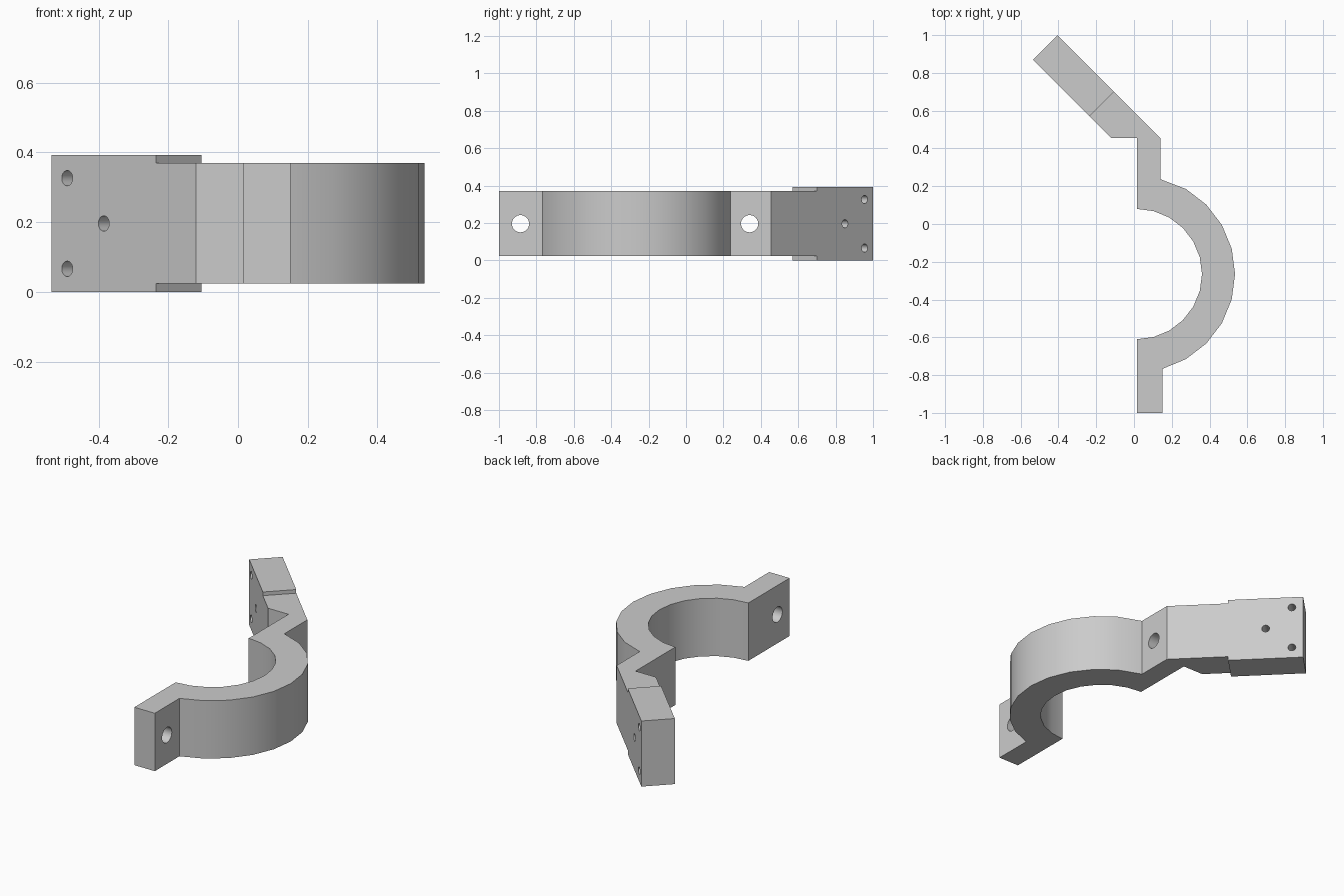
import bpy
import bmesh
from math import cos, sin, radians
from mathutils import Vector

cube = bpy.data.objects.get("Cube")
if cube:
    bpy.data.objects.remove(cube, do_unlink=True)

# Material
grey = bpy.data.materials.new("plain grey")
grey.use_nodes = True
colour = (0.6, 0.6, 0.6, 1)
grey.diffuse_color = colour
for node in grey.node_tree.nodes:
    if node.type == 'BSDF_PRINCIPLED':
        node.inputs["Base Color"].default_value = colour

MID_Z = 0.196
RING_X, RING_Y = 0.015, -0.265


def prism(name, outline, z0, z1):
    """Extrude a flat outline from z0 up to z1."""
    bm = bmesh.new()
    face = bm.faces.new([bm.verts.new((x, y, z0)) for x, y in outline])
    result = bmesh.ops.extrude_face_region(bm, geom=[face])
    top = [v for v in result["geom"] if isinstance(v, bmesh.types.BMVert)]
    bmesh.ops.translate(bm, verts=top, vec=(0, 0, z1 - z0))
    bmesh.ops.recalc_face_normals(bm, faces=bm.faces[:])
    mesh = bpy.data.meshes.new(name)
    bm.to_mesh(mesh)
    bm.free()
    mesh.materials.append(grey)
    obj = bpy.data.objects.new(name, mesh)
    bpy.context.collection.objects.link(obj)
    return obj


def activate(obj):
    bpy.ops.object.select_all(action='DESELECT')
    obj.select_set(True)
    bpy.context.view_layer.objects.active = obj


def drill(obj, centre, axis, radius):
    """Cut a round through hole along the axis."""
    bpy.ops.mesh.primitive_cylinder_add(vertices=32, radius=radius, depth=0.4, location=centre)
    cutter = bpy.context.object
    cutter.name = "hole_cutter"
    cutter.rotation_euler = Vector(axis).to_track_quat('Z', 'Y').to_euler()
    cutter.hide_render = True
    cutter.data.materials.append(grey)
    cut = obj.modifiers.new("hole", 'BOOLEAN')
    cut.operation = 'DIFFERENCE'
    cut.solver = 'EXACT'
    cut.object = cutter
    activate(obj)
    bpy.ops.object.modifier_apply(modifier=cut.name)
    bpy.data.objects.remove(cutter, do_unlink=True)


def arc(radius, start, end, step):
    return [(RING_X + radius * cos(radians(a)), RING_Y + radius * sin(radians(a)))
            for a in range(start, end + step, step)]


# Clamp: half ring with a bolt flange at each end and an angled arm
seam_outer, seam_inner = (-0.105, 0.70), (-0.235, 0.57)
outline = [(RING_X, -1), (0.15, -1)]
outline += arc(0.52, -75, 60, 15)
outline += [(0.14, 0.237), (0.14, 0.455), seam_outer, seam_inner,
            (-0.12, 0.455), (RING_X, 0.455)]
outline += arc(0.345, 90, -90, -15)
clamp = prism("half_ring_clamp", outline, 0.024, 0.37)
for y in (-0.885, 0.34):
    drill(clamp, (0.08, y, MID_Z), (1, 0, 0), 0.046)

# Mounting plate: slightly taller block at the end of the arm
plate = prism("mounting_plate",
              [seam_outer, (-0.405, 1), (-0.535, 0.87), seam_inner], 0, 0.392)
for x, y, dz in ((-0.425, 0.89, 0.13), (-0.425, 0.89, -0.13), (-0.32, 0.785, 0)):
    drill(plate, (x, y, MID_Z + dz), (1, 1, 0), 0.022)

# Smooth the curved walls, keep the corners crisp
for part in (clamp, plate):
    activate(part)
    bpy.ops.object.shade_smooth_by_angle(angle=radians(30))
